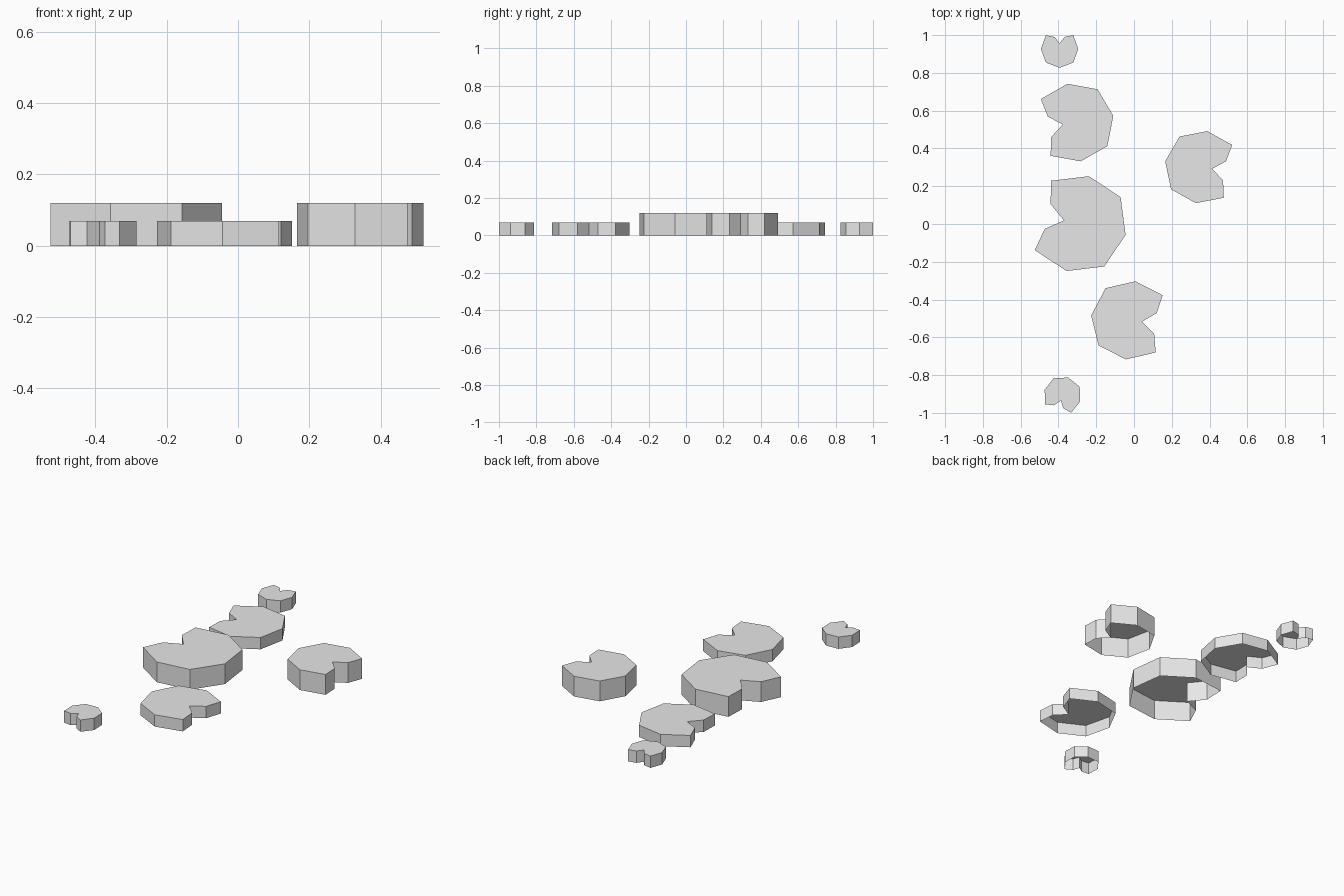
import bpy
import bmesh
from math import cos, sin, radians

cube = bpy.data.objects.get("Cube")
if cube:
    bpy.data.objects.remove(cube)

# Plain grey for every pad
grey = bpy.data.materials.new("light grey")
grey.use_nodes = True
colour = (0.8, 0.8, 0.8, 1)
grey.diffuse_color = colour
grey.node_tree.nodes["Principled BSDF"].inputs["Base Color"].default_value = colour

# Half outline from notch tip to the far side: angle from notch, radius
HALF = [(0, 0.285), (22.5, 0.675), (45, 1.015), (90, 0.98), (135, 1.015), (180, 0.99)]
OUTLINE = HALF + [(-angle, r) for angle, r in HALF[-2:0:-1]]


def lily_pad(name, x, y, radius, notch_angle, height):
    """Notched octagon lid with side walls, open underneath."""
    bm = bmesh.new()
    rim, foot = [], []
    for angle, r in OUTLINE:
        a = radians(angle + notch_angle)
        px, py = radius * r * cos(a), radius * r * sin(a)
        rim.append(bm.verts.new((px, py, height)))
        foot.append(bm.verts.new((px, py, 0)))
    bm.faces.new(rim)
    for i in range(len(rim)):
        bm.faces.new((rim[i - 1], foot[i - 1], foot[i], rim[i]))
    mesh = bpy.data.meshes.new(name)
    bm.to_mesh(mesh)
    bm.free()
    mesh.materials.append(grey)
    pad = bpy.data.objects.new(name, mesh)
    pad.location = (x, y, 0)
    bpy.context.collection.objects.link(pad)


# Thick pads
lily_pad("large_pad", -0.298, 0.002, 0.263, 166.7, 0.12)
lily_pad("left_pad", 0.358, 0.301, 0.197, -9, 0.12)

# Thin pads
lily_pad("back_pad", -0.317, 0.537, 0.2125, 189.7, 0.07)
lily_pad("front_pad", -0.018, -0.51, 0.2125, -7, 0.07)
lily_pad("small_back_pad", -0.394, 0.927, 0.101, 90, 0.07)
lily_pad("small_front_pad", -0.379, -0.908, 0.101, -108, 0.07)
